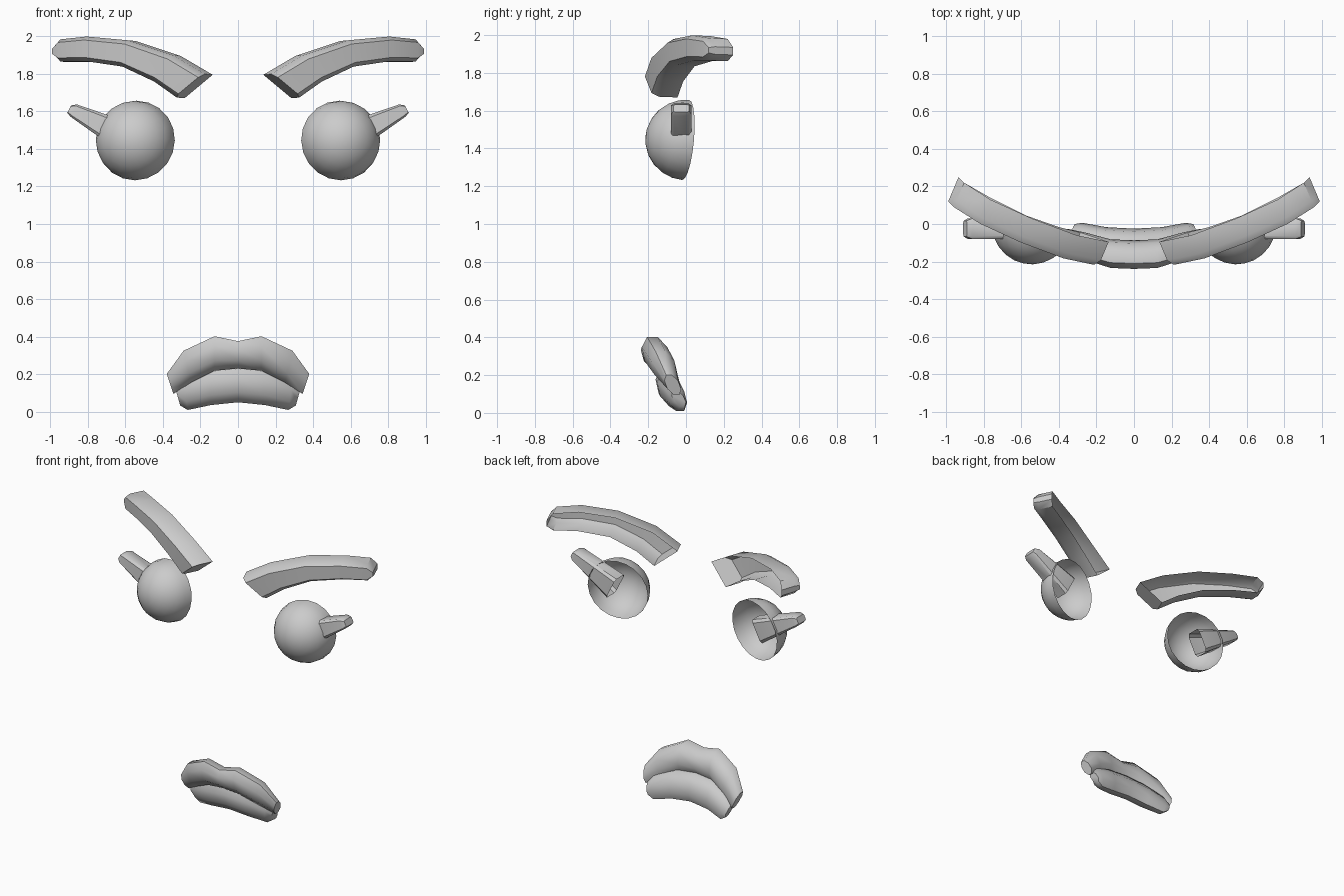
import bpy, bmesh, math
from mathutils import Vector, Matrix

if "Cube" in bpy.data.objects:
    bpy.data.objects.remove(bpy.data.objects["Cube"])


def finish(name, bm, mirror=False, angle=40):
    me = bpy.data.meshes.new(name)
    bm.to_mesh(me)
    bm.free()
    ob = bpy.data.objects.new(name, me)
    bpy.context.collection.objects.link(ob)
    if mirror:
        ob.modifiers.new("mirror", 'MIRROR').use_mirror_merge = False
    bpy.ops.object.select_all(action='DESELECT')
    ob.select_set(True)
    bpy.context.view_layer.objects.active = ob
    bpy.ops.object.shade_smooth_by_angle(angle=math.radians(angle))
    return ob


def loft(rows, closed=True, cap_start=True, cap_end=True):
    bm = bmesh.new()
    vs = [[bm.verts.new(p) for p in r] for r in rows]
    n = len(rows[0])
    for a, b in zip(vs, vs[1:]):
        for i in range(n if closed else n - 1):
            j = (i + 1) % n
            bm.faces.new((a[i], a[j], b[j], b[i]))
    if cap_start:
        bm.faces.new(vs[0][::-1])
    if cap_end:
        bm.faces.new(vs[-1])
    bmesh.ops.recalc_face_normals(bm, faces=bm.faces)
    return bm


# Eyebrows: open-backed channels, given by front top and front bottom edges
brow = [((.19, -.225, 1.80), (.34, -.175, 1.675)),
        ((.36, -.19, 1.90), (.46, -.145, 1.76)),
        ((.60, -.10, 1.98), (.63, -.085, 1.84)),
        ((.82, .00, 2.0), (.82, .01, 1.868)),
        ((.96, .09, 1.985), (.96, .09, 1.867)),
        ((.99, .12, 1.94), (.99, .12, 1.90))]
section = [(0, 1), (0, .25), (.15, 0), (.85, 0), (1, .25), (1, 1)]
back = Vector((-.055, .13, -.005))
rows = [[Vector(t).lerp(Vector(b), u) + back * w for u, w in section]
        for t, b in brow]
bm = loft(rows, closed=False)
# front faces must point outward on the open shell
if sum(f.normal.y * f.calc_area() for f in bm.faces) > 0:
    bmesh.ops.reverse_faces(bm, faces=bm.faces)
finish("eyebrows", bm, mirror=True)

# Eyes: open half spheres turned slightly outward
bm = bmesh.new()
bmesh.ops.create_uvsphere(bm, u_segments=20, v_segments=12, radius=.213)
bmesh.ops.delete(bm, geom=[v for v in bm.verts if v.co.z < -.01], context='VERTS')
bm.transform(Matrix.Translation((.545, -.002, 1.445))
             @ Matrix.Rotation(math.radians(12), 4, 'Z')
             @ Matrix.Rotation(math.radians(-5), 4, 'X')
             @ Matrix.Rotation(math.radians(90), 4, 'X'))
finish("eyes", bm, mirror=True)

# Eyelashes: tapered bars, open at the base inside the eye
up = Vector((-.45, 0, .89))
corners = [(-1, -.75), (-.75, -1), (.75, -1), (1, -.75),
           (1, .75), (.75, 1), (-.75, 1), (-1, .75)]
rows = []
for x, z, h, d in [(.58, 1.453, .085, .055), (.875, 1.604, .037, .054),
                   (.9, 1.612, .022, .042)]:
    rows.append([Vector((x, -.025 + d * q, z)) + up * h * p for p, q in corners])
finish("eyelashes", loft(rows, cap_start=False), mirror=True)


# Lips: eight-sided tubes; stations are x, y, z, half depth, half height, lean
def lip(name, half):
    full = [(-x, y, z, a, b, -s) for x, y, z, a, b, s in half[:0:-1]] + half
    rows = []
    for x, y, z, a, b, s in full:
        ring = []
        for i in range(8):
            t = math.tau * (i + .5) / 8
            c, v = math.cos(t) * 1.08, math.sin(t) * 1.08
            # tilt the section so its top leans forward
            ring.append((x + s * v, y + a * c - .02 * v, z + b * v))
        rows.append(ring)
    finish(name, loft(rows), angle=50)


lip("upper_lip", [(0, -.163, .303, .068, .073, 0),
                  (.125, -.158, .31, .068, .092, 0),
                  (.27, -.115, .24, .062, .085, .02),
                  (.362, -.07, .148, .036, .053, .018)])
lip("lower_lip", [(0, -.093, .14, .06, .09, 0),
                  (.15, -.085, .125, .06, .09, .005),
                  (.28, -.05, .085, .048, .076, .012),
                  (.32, -.038, .075, .03, .042, .012)])
